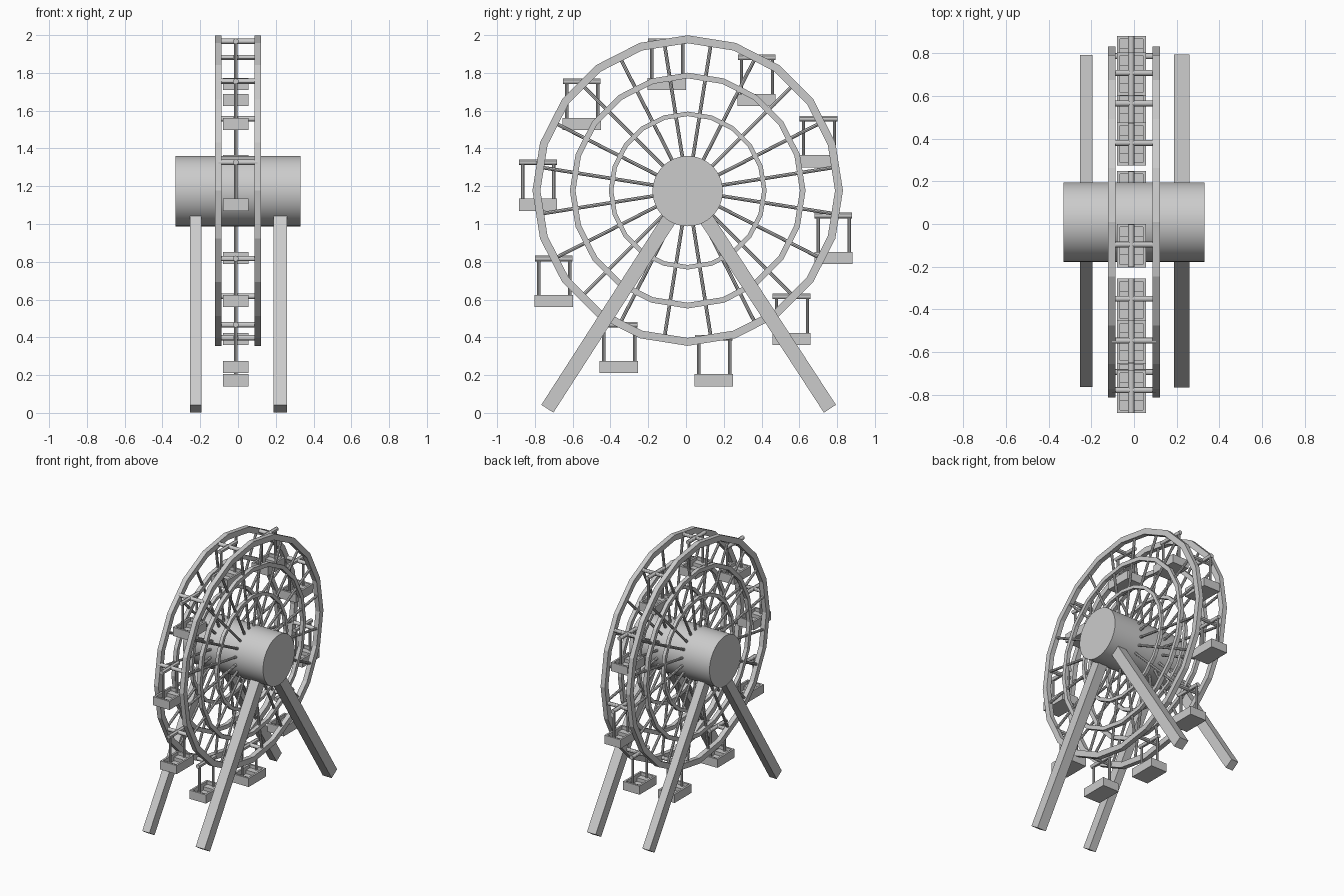
import bpy, bmesh
from math import cos, sin, pi
from mathutils import Vector, Matrix

if "Cube" in bpy.data.objects:
    bpy.data.objects.remove(bpy.data.objects["Cube"])

CY, CZ = 0.009, 1.177      # wheel axis
N = 20                     # rim sides / spokes
RIM_X = 0.104


def finish(name, bm, smooth=False):
    bmesh.ops.recalc_face_normals(bm, faces=bm.faces[:])
    me = bpy.data.meshes.new(name)
    bm.to_mesh(me)
    bm.free()
    ob = bpy.data.objects.new(name, me)
    bpy.context.collection.objects.link(ob)
    if smooth:
        bpy.context.view_layer.objects.active = ob
        ob.select_set(True)
        bpy.ops.object.shade_smooth_by_angle()
        ob.select_set(False)
    return ob


def rod(bm, a, b, r, seg=8):
    a, b = Vector(a), Vector(b)
    d = b - a
    m = Matrix.Translation((a + b) / 2) @ d.to_track_quat('Z', 'Y').to_matrix().to_4x4()
    bmesh.ops.create_cone(bm, cap_ends=True, segments=seg, radius1=r, radius2=r,
                          depth=d.length, matrix=m)


def box(bm, c, s, rot=Matrix.Identity(4)):
    m = Matrix.Translation(c) @ rot @ Matrix.Diagonal((*s, 1))
    bmesh.ops.create_cube(bm, size=1, matrix=m)


def ring(bm, x, r_out, r_in, w):
    section = [(-w/2, r_out), (w/2, r_out), (w/2, r_in), (-w/2, r_in)]
    loops = [[bm.verts.new((x + px, CY + r * cos(2*pi*i/N), CZ + r * sin(2*pi*i/N)))
              for px, r in section] for i in range(N)]
    for i in range(N):
        p, q = loops[i], loops[(i + 1) % N]
        for j in range(4):
            k = (j + 1) % 4
            bm.faces.new((p[j], p[k], q[k], q[j]))


# Hub
bm = bmesh.new()
rod(bm, (-0.33, CY, CZ - 0.003), (0.33, CY, CZ - 0.003), 0.186, 64)
finish("hub", bm, True)

# Rims and spokes on each side
for side, x in (("left", -RIM_X), ("right", RIM_X)):
    for label, ro, t, w in (("outer", 0.822, 0.042, 0.035),
                            ("middle", 0.624, 0.030, 0.028),
                            ("inner", 0.418, 0.024, 0.024)):
        bm = bmesh.new()
        ring(bm, x, ro, ro - t, w)
        finish(f"{side}_{label}_rim", bm)
    bm = bmesh.new()
    for i in range(N):
        a = 2 * pi * (i + 0.5) / N
        d = Vector((0, cos(a), sin(a)))
        c = Vector((x, CY, CZ))
        rod(bm, c + d * 0.17, c + d * 0.795, 0.0095)
    finish(f"{side}_spokes", bm, True)

# A-frame legs
for side, x, w, t in (("left", -0.224, 0.059, 0.072), ("right", 0.224, 0.073, 0.076)):
    for label, fy in (("front", -0.734), ("back", 0.762)):
        top = Vector((x, CY, CZ))
        foot = Vector((x, fy, 0.022))
        d = (top - foot).normalized()
        top = foot + d * ((top - foot).length - 0.12)
        u = Vector((1, 0, 0))
        rot = Matrix((u, d.cross(u), d)).transposed().to_4x4()
        bm = bmesh.new()
        box(bm, (top + foot) / 2, (w, t, (top - foot).length), rot)
        finish(f"{side}_{label}_leg", bm)

# Gondola parts, modelled with the hanger top at the origin
GX = -0.012
bm = bmesh.new()
rod(bm, (-RIM_X, 0.006, -0.015), (RIM_X, 0.006, -0.015), 0.014, 12)
rod(bm, (GX, -0.1, -0.015), (GX, 0.1, -0.015), 0.015, 12)
for y in (-0.08, 0.084):
    rod(bm, (GX, y, -0.015), (GX, y, -0.255), 0.009)
hanger = finish("gondola_hanger", bm, True)

bm = bmesh.new()
W, L, H, T = 0.135, 0.202, 0.064, 0.014
ZB = -0.272
box(bm, (GX, 0, ZB + T/2), (W, L, T))
for s in (-1, 1):
    box(bm, (GX + s * (W - T) / 2, 0, ZB + H/2), (T, L, H))
    box(bm, (GX, s * (L - T) / 2, ZB + H/2), (W, T, H))
    box(bm, (GX, s * (L/2 - 0.035), ZB + 0.02), (W - T, 0.05, 0.04))
tub = finish("gondola_seat", bm)

# Gondola positions around the wheel (y, top z)
spots = [(-0.102, 1.982), (0.374, 1.897), (0.702, 1.572), (0.780, 1.06), (0.559, 0.632),
         (0.147, 0.413), (-0.356, 0.482), (-0.70, 0.832), (-0.784, 1.342), (-0.552, 1.77)]
for i, (y, z) in enumerate(spots):
    for part in (hanger, tub):
        ob = part
        if i:
            ob = part.copy()
            ob.name = f"{part.name}_{i + 1}"
            bpy.context.collection.objects.link(ob)
        ob.location = (0, y, z)
